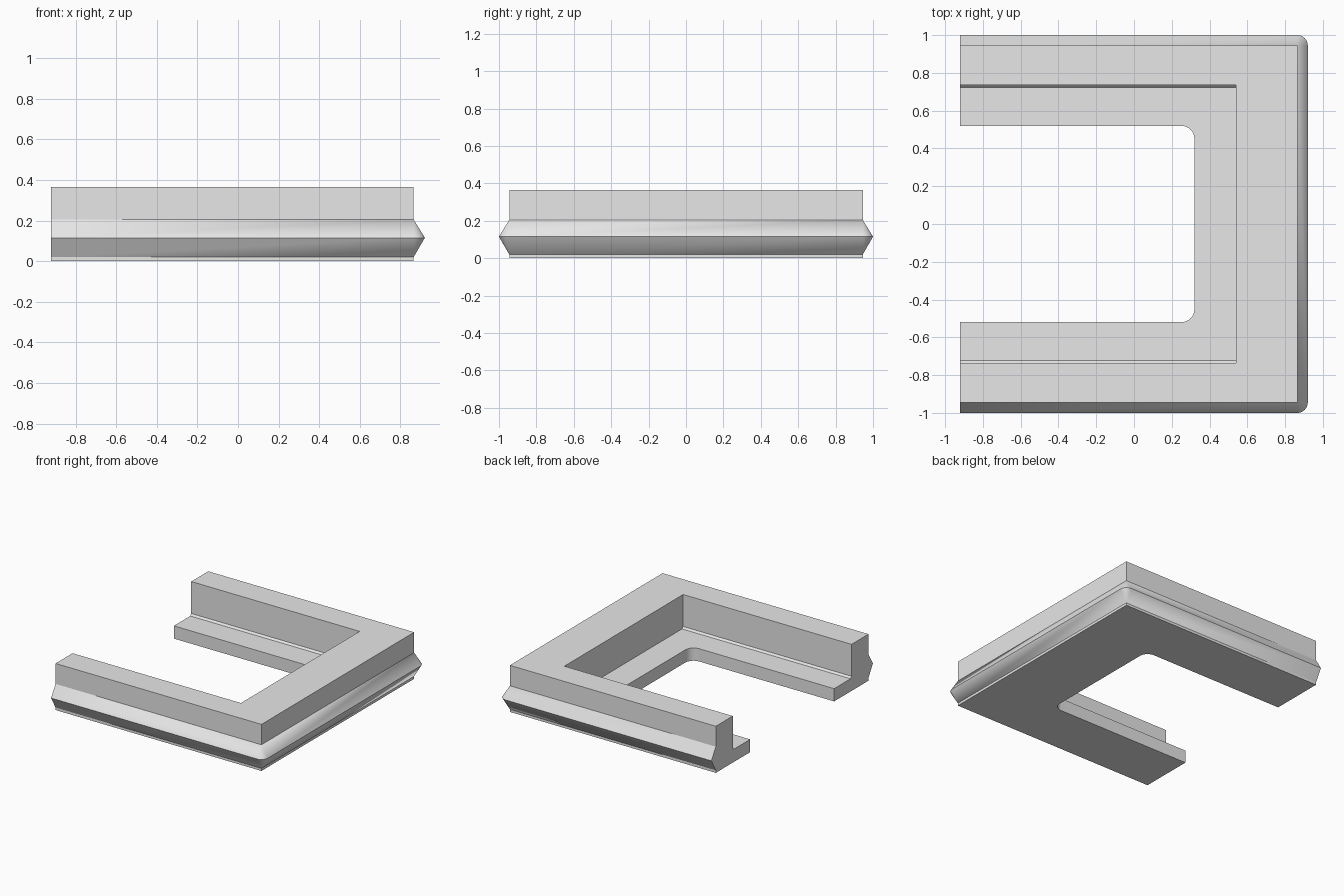
import bpy, bmesh, math

cube = bpy.data.objects.get("Cube")
if cube:
    bpy.data.objects.remove(cube, do_unlink=True)

BACK_X = -0.92   # open end of the U
STEPS = 8        # segments per rounded corner


def u_ring(x, y, z, r=0.0):
    """U-shaped path open towards -x, with corner radius r."""
    half = [(BACK_X, -y, z)]
    for i in range(STEPS + 1):
        a = math.pi / 2 * i / STEPS
        half.append((x - r + r * math.sin(a), -y + r - r * math.cos(a), z))
    return half + [(px, -py, pz) for px, py, pz in reversed(half)]


# Closed section of the frame: x reach, y reach, height, corner radius
rings = [
    u_ring(0.865, 0.945, 0.0),          # outer foot
    u_ring(0.865, 0.945, 0.02),         # ridge bottom
    u_ring(0.92, 1.0, 0.115, 0.055),    # ridge tip
    u_ring(0.865, 0.945, 0.205),        # ridge top
    u_ring(0.865, 0.945, 0.365),        # wall top outside
    u_ring(0.54, 0.735, 0.365),         # wall top inside
    u_ring(0.54, 0.735, 0.115),         # chamfer top
    u_ring(0.54, 0.722, 0.1),           # chamfer foot
    u_ring(0.32, 0.52, 0.1, 0.07),      # flange edge top
    u_ring(0.32, 0.52, 0.0, 0.07),      # flange edge bottom
]

bm = bmesh.new()
loops = [[bm.verts.new(p) for p in ring] for ring in rings]
for a, b in zip(loops, loops[1:] + loops[:1]):
    for i in range(len(a) - 1):
        bm.faces.new((a[i], a[i + 1], b[i + 1], b[i]))
# End caps
bm.faces.new([l[0] for l in loops])
bm.faces.new([l[-1] for l in reversed(loops)])
bmesh.ops.remove_doubles(bm, verts=bm.verts, dist=0.0005)
bmesh.ops.recalc_face_normals(bm, faces=bm.faces)

mesh = bpy.data.meshes.new("u_frame")
bm.to_mesh(mesh)
bm.free()
frame = bpy.data.objects.new("u_frame", mesh)
bpy.context.collection.objects.link(frame)

# Plain grey
grey = bpy.data.materials.new("light_grey")
grey.use_nodes = True
grey.diffuse_color = (0.8, 0.8, 0.8, 1)
grey.node_tree.nodes["Principled BSDF"].inputs["Base Color"].default_value = (0.8, 0.8, 0.8, 1)
mesh.materials.append(grey)

# Smooth the rounded corners only
bpy.ops.object.select_all(action="DESELECT")
frame.select_set(True)
bpy.context.view_layer.objects.active = frame
bpy.ops.object.shade_smooth_by_angle(angle=math.radians(30))
